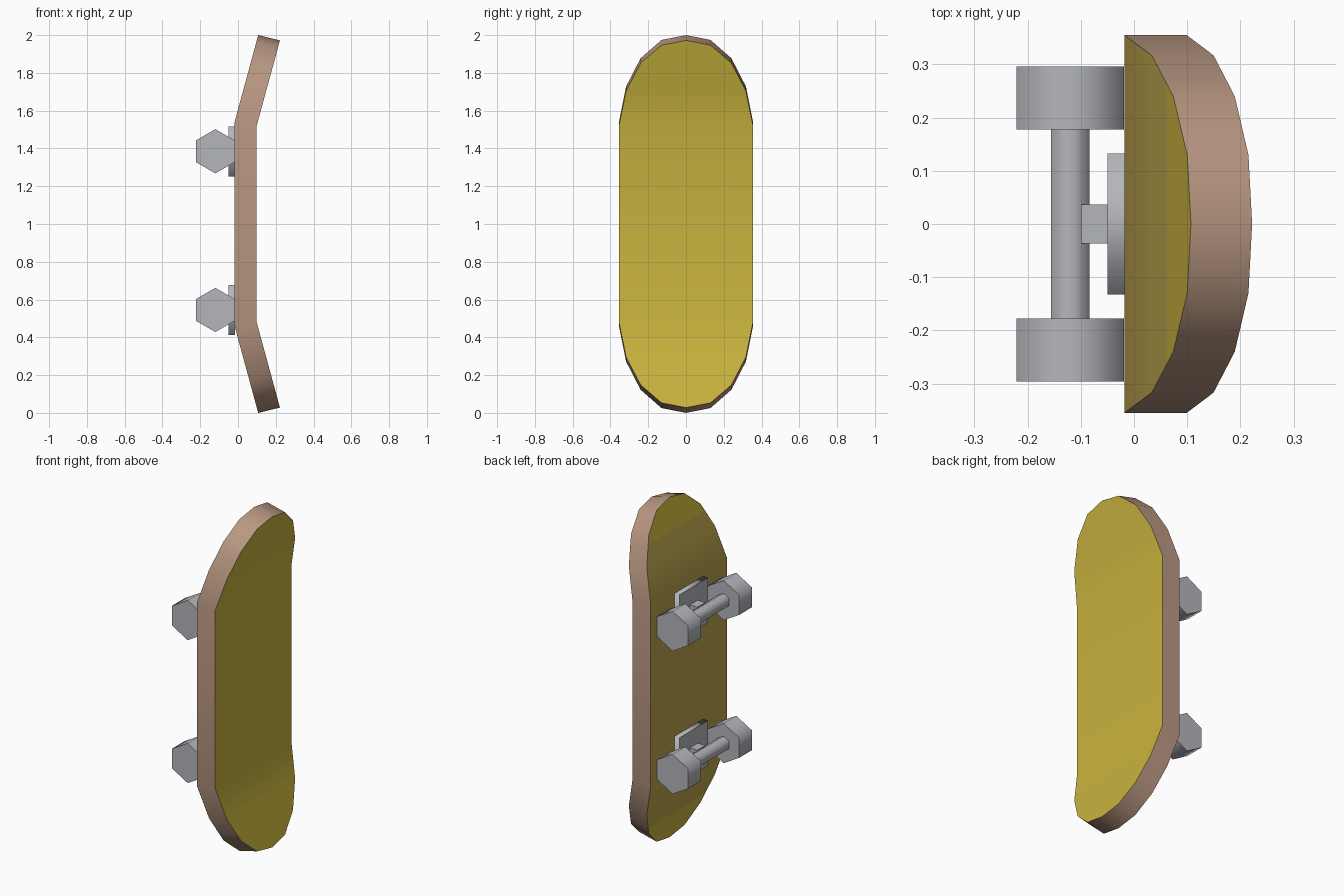
import bpy, bmesh, math
from mathutils import Vector

cube = bpy.data.objects.get("Cube")
if cube:
    bpy.data.objects.remove(cube)


def material(name, rgb):
    m = bpy.data.materials.new(name)
    m.use_nodes = True
    m.diffuse_color = (*rgb, 1)
    m.node_tree.nodes["Principled BSDF"].inputs["Base Color"].default_value = (*rgb, 1)
    return m


YELLOW = material("yellow", (0.58, 0.45, 0.048))
TAN = material("tan yellow", (0.51, 0.37, 0.075))
WOOD = material("brown wood", (0.48, 0.31, 0.22))
METAL = material("grey metal", (0.46, 0.465, 0.50))


def finish(bm, name, mats):
    bmesh.ops.recalc_face_normals(bm, faces=bm.faces)
    mesh = bpy.data.meshes.new(name)
    bm.to_mesh(mesh)
    bm.free()
    for m in mats:
        mesh.materials.append(m)
    ob = bpy.data.objects.new(name, mesh)
    bpy.context.collection.objects.link(ob)
    return ob


def prism(name, axis, start, end, centre, radius, sides, turn=0.0):
    """Smooth-sided prism along x or y with flat, sharp caps."""
    bm = bmesh.new()
    rings = []
    for d in (start, end):
        ring = []
        for i in range(sides):
            a = turn + math.tau * i / sides
            u, v = radius * math.sin(a), radius * math.cos(a)
            p = Vector((u, d, v)) if axis == "y" else Vector((d, u, v))
            ring.append(bm.verts.new(p + Vector(centre)))
        rings.append(ring)
    for i in range(sides):
        j = (i + 1) % sides
        f = bm.faces.new((rings[0][i], rings[0][j], rings[1][j], rings[1][i]))
        f.smooth = True
    for ring in rings:
        cap = bm.faces.new(ring)
        for e in cap.edges:
            e.smooth = False
    return finish(bm, name, [METAL])


# Deck: rows of (share of the kicked tip, half width), mirrored at both ends
tip_rows = [(0, 0.355), (0.41, 0.317), (0.63, 0.265), (0.735, 0.24), (0.944, 0.13), (1, 0)]
rows = [(-1, t, w) for t, w in reversed(tip_rows)] + [(1, t, w) for t, w in tip_rows]
skins = {"under": ((-0.018, 0.54), (0.107, 1.0)), "upper": ((0.099, 0.52), (0.222, 0.972))}

bm = bmesh.new()
grid = {}
for skin, (bend, tip) in skins.items():
    grid[skin] = []
    for end, t, w in rows:
        x = bend[0] + t * (tip[0] - bend[0])
        z = 1 + end * (bend[1] + t * (tip[1] - bend[1]))
        left = bm.verts.new((x, -w, z))
        right = bm.verts.new((x, w, z)) if w else left
        grid[skin].append((left, right))

for k in range(len(rows) - 1):
    # Yellow and tan skins
    for skin in skins:
        (a, b), (c, d) = grid[skin][k], grid[skin][k + 1]
        f = bm.faces.new(list(dict.fromkeys((a, b, d, c))))
        near_tip = min(rows[k][1], rows[k + 1][1]) > 0.6
        f.material_index = 1 if skin == "under" and not near_tip else 0
    # Wooden rim
    for side in (0, 1):
        a, b = grid["under"][k][side], grid["under"][k + 1][side]
        c, d = grid["upper"][k + 1][side], grid["upper"][k][side]
        bm.faces.new((a, b, c, d)).material_index = 2
for f in bm.faces:
    f.smooth = True
for e in bm.edges:
    if sum(f.material_index == 2 for f in e.link_faces) == 1:
        e.smooth = False
finish(bm, "deck", [YELLOW, TAN, WOOD])

# Trucks: mounting plate, stem, axle and two six-sided wheels each
for label, z in (("upper", 1.385), ("lower", 0.545)):
    hub = (-0.12, 0, z)
    quarter = math.pi / 4
    prism(label + "_mounting_plate", "x", -0.05, -0.017, (0, 0, z), 0.187, 4, quarter)
    stem = prism(label + "_stem", "x", -0.10, -0.045, (0, 0, z), 0.052, 4, quarter)
    for p in stem.data.polygons:
        p.use_smooth = False
    prism(label + "_axle", "y", -0.19, 0.19, hub, 0.042, 6)
    for side, s in (("left", 1), ("right", -1)):
        prism(f"{label}_{side}_wheel", "y", s * 0.178, s * 0.296, hub, 0.1168, 6)
